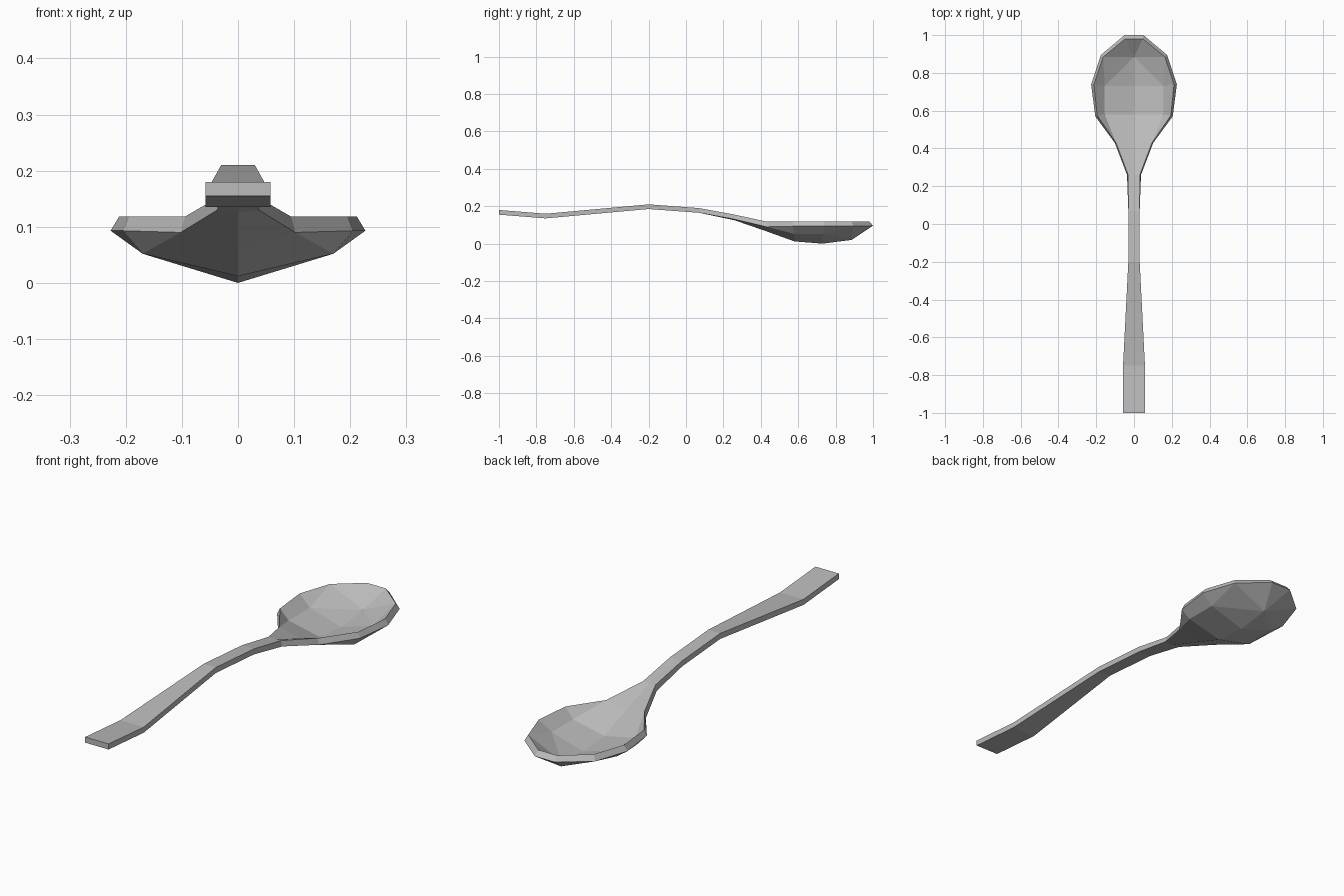
import bpy
import bmesh

cube = bpy.data.objects.get("Cube")
if cube:
    bpy.data.objects.remove(cube, do_unlink=True)

# Brushed metal material
metal = bpy.data.materials.new("grey metal")
metal.use_nodes = True
color = (0.5, 0.5, 0.5, 1)
metal.diffuse_color = color
metal.node_tree.nodes["Principled BSDF"].inputs["Base Color"].default_value = color

bm = bmesh.new()


def skin(stations, bowl_y, mid, deep, rim, tip):
    """One half of a surface: flat handle strips, then a faceted bowl.
    Returns the outer edge chain and the first centre vertex."""
    new = bm.verts.new
    edge, centre = [], []
    for y, half_width, z_edge, z_centre in stations:
        edge.append(new((half_width, y, z_edge)))
        centre.append(new((0, y, z_centre)))
    for i in range(len(edge) - 1):
        bm.faces.new((centre[i], edge[i], edge[i + 1], centre[i + 1]))

    # Bowl points: inner ring, centre line, rim and tip
    mids = [new((mid[0], y, mid[1])) for y in bowl_y[:2]]
    keel = [new((0, y, z)) for y, z in zip(bowl_y, deep)]
    rims = [new(p) for p in rim]
    tip_side = new(tip)
    tip_mid = new((0, tip[1], tip[2]))

    # Throat, bowl floor, bowl sides and nose
    for face in (
        (centre[-1], edge[-1], mids[0], keel[0]),
        (edge[-1], rims[0], mids[0]),
        (keel[0], mids[0], mids[1], keel[1]),
        (mids[0], rims[0], rims[1], mids[1]),
        (keel[1], mids[1], keel[2]),
        (mids[1], rims[2], keel[2]),
        (mids[1], rims[1], rims[2]),
        (keel[2], rims[2], tip_side),
        (keel[2], tip_side, tip_mid),
    ):
        bm.faces.new(face)
    return edge + rims + [tip_side, tip_mid], centre[0]


bowl_y = (0.58, 0.73, 0.885)

# Upper surface
top_chain, top_end = skin(
    [(-1, .058, .18, .18), (-.75, .058, .16, .16), (-.2, .03, .21, .21),
     (.07, .03, .19, .19), (.26, .031, .155, .153), (.43, .095, .118, .095)],
    bowl_y, (.155, .073), (.04, .028, .045),
    [(.195, .575, .118), (.212, .74, .118), (.163, .885, .118)],
    (.047, .98, .118))

# Underside
low_chain, low_end = skin(
    [(-1, .058, .155, .155), (-.75, .058, .135, .135), (-.2, .03, .185, .185),
     (.07, .03, .165, .165), (.26, .037, .13, .125), (.43, .102, .09, .066)],
    bowl_y, (.17, .052), (.012, 0, .02),
    [(.205, .57, .093), (.227, .74, .093), (.175, .895, .093)],
    (.05, 1, .096))

# Outer wall and the squared end of the handle
for i in range(len(top_chain) - 1):
    bm.faces.new((top_chain[i], low_chain[i], low_chain[i + 1], top_chain[i + 1]))
bm.faces.new((top_end, low_end, low_chain[0], top_chain[0]))

# Mirror to the other half
bmesh.ops.mirror(bm, geom=bm.verts[:] + bm.edges[:] + bm.faces[:],
                 axis='X', merge_dist=0.0005)
bmesh.ops.remove_doubles(bm, verts=bm.verts[:], dist=0.0005)
bmesh.ops.recalc_face_normals(bm, faces=bm.faces[:])

mesh = bpy.data.meshes.new("spoon")
bm.to_mesh(mesh)
bm.free()
mesh.materials.append(metal)
spoon = bpy.data.objects.new("spoon", mesh)
bpy.context.collection.objects.link(spoon)
